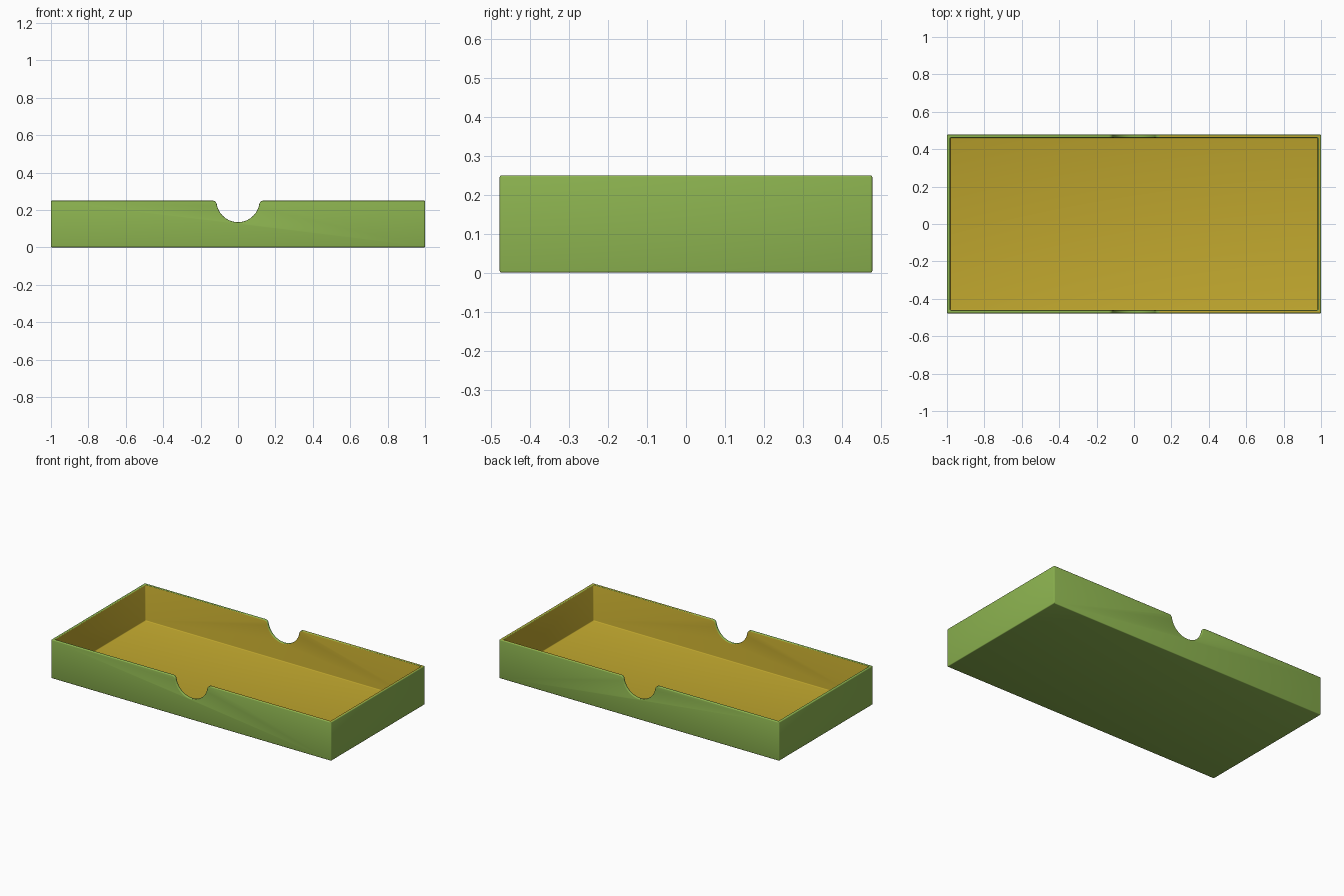
import bpy, bmesh, math

cube = bpy.data.objects.get("Cube")
if cube:
    bpy.data.objects.remove(cube, do_unlink=True)

HX, HY, H = 1.0, 0.478, 0.25      # outer half sizes and height
WALL = 0.017                      # wall and floor thickness
NOTCH_R, SHOULDER_R = 0.115, 0.023


def material(name, rgb):
    m = bpy.data.materials.new(name)
    m.use_nodes = True
    m.diffuse_color = (*rgb, 1)
    bsdf = next(n for n in m.node_tree.nodes if n.type == 'BSDF_PRINCIPLED')
    bsdf.inputs["Base Color"].default_value = (*rgb, 1)
    bsdf.inputs["Roughness"].default_value = 0.7
    return m


def prism(name, outline, to_3d, depth):
    """Extrude a flat outline along the given vector into a closed solid."""
    bm = bmesh.new()
    face = bm.faces.new([bm.verts.new(to_3d(a, b)) for a, b in outline])
    ext = bmesh.ops.extrude_face_region(bm, geom=[face])
    verts = [v for v in ext["geom"] if isinstance(v, bmesh.types.BMVert)]
    bmesh.ops.translate(bm, verts=verts, vec=depth)
    bmesh.ops.recalc_face_normals(bm, faces=bm.faces[:])
    me = bpy.data.meshes.new(name)
    bm.to_mesh(me)
    bm.free()
    ob = bpy.data.objects.new(name, me)
    bpy.context.collection.objects.link(ob)
    return ob


def box(name, hx, hy, z0, z1):
    corners = [(-hx, -hy), (hx, -hy), (hx, hy), (-hx, hy)]
    return prism(name, corners, lambda x, y: (x, y, z0), (0, 0, z1 - z0))


def arc(cx, cz, r, a0, a1, n):
    return [(cx + r * math.cos(a0 + (a1 - a0) * i / n),
             cz + r * math.sin(a0 + (a1 - a0) * i / n)) for i in range(n + 1)]


# Tray body and its hollow
tray = box("tray", HX, HY, 0, H)
hollow = box("hollow_cutter", HX - WALL, HY - WALL, WALL, 2 * H)

# Thumb notch outline: round scoop blending into rounded shoulders
reach = NOTCH_R + SHOULDER_R
sx = math.sqrt(reach ** 2 - SHOULDER_R ** 2)
tilt = math.asin(SHOULDER_R / reach)
left = arc(-sx, H - SHOULDER_R, SHOULDER_R, math.pi / 2, tilt, 7)
scoop = arc(0, H, NOTCH_R, math.pi + tilt, 2 * math.pi - tilt, 32)
right = [(-x, z) for x, z in reversed(left)]
outline = [(-sx, 2 * H)] + left + scoop[1:-1] + right + [(sx, 2 * H)]
notch = prism("notch_cutter", outline, lambda x, z: (x, -1, z), (0, 2, 0))

for cutter in (hollow, notch):
    cutter.hide_render = True
    cut = tray.modifiers.new(cutter.name, 'BOOLEAN')
    cut.operation, cut.solver, cut.object = 'DIFFERENCE', 'EXACT', cutter

# Softly rounded edges
bevel = tray.modifiers.new("rounded_edges", 'BEVEL')
bevel.width, bevel.segments = 0.005, 3
bevel.limit_method, bevel.angle_limit = 'ANGLE', math.radians(40)
bevel.use_clamp_overlap = False

bpy.ops.object.select_all(action='DESELECT')
tray.select_set(True)
bpy.context.view_layer.objects.active = tray
for m in list(tray.modifiers):
    bpy.ops.object.modifier_apply(modifier=m.name)
for cutter in (hollow, notch):
    bpy.data.objects.remove(cutter, do_unlink=True)

# Green outside and rim, mustard lining on everything inside the hollow
tray.data.materials.clear()
tray.data.materials.append(material("leaf_green", (0.266, 0.456, 0.08)))
tray.data.materials.append(material("mustard_lining", (0.521, 0.381, 0.027)))
EPS = 0.0005
for p in tray.data.polygons:
    x, y, z = p.center
    inside = (abs(x) < HX - WALL + EPS and abs(y) < HY - WALL + EPS
              and z > WALL - EPS)
    p.material_index = 1 if inside else 0

bpy.ops.object.shade_smooth_by_angle(angle=math.radians(35))
